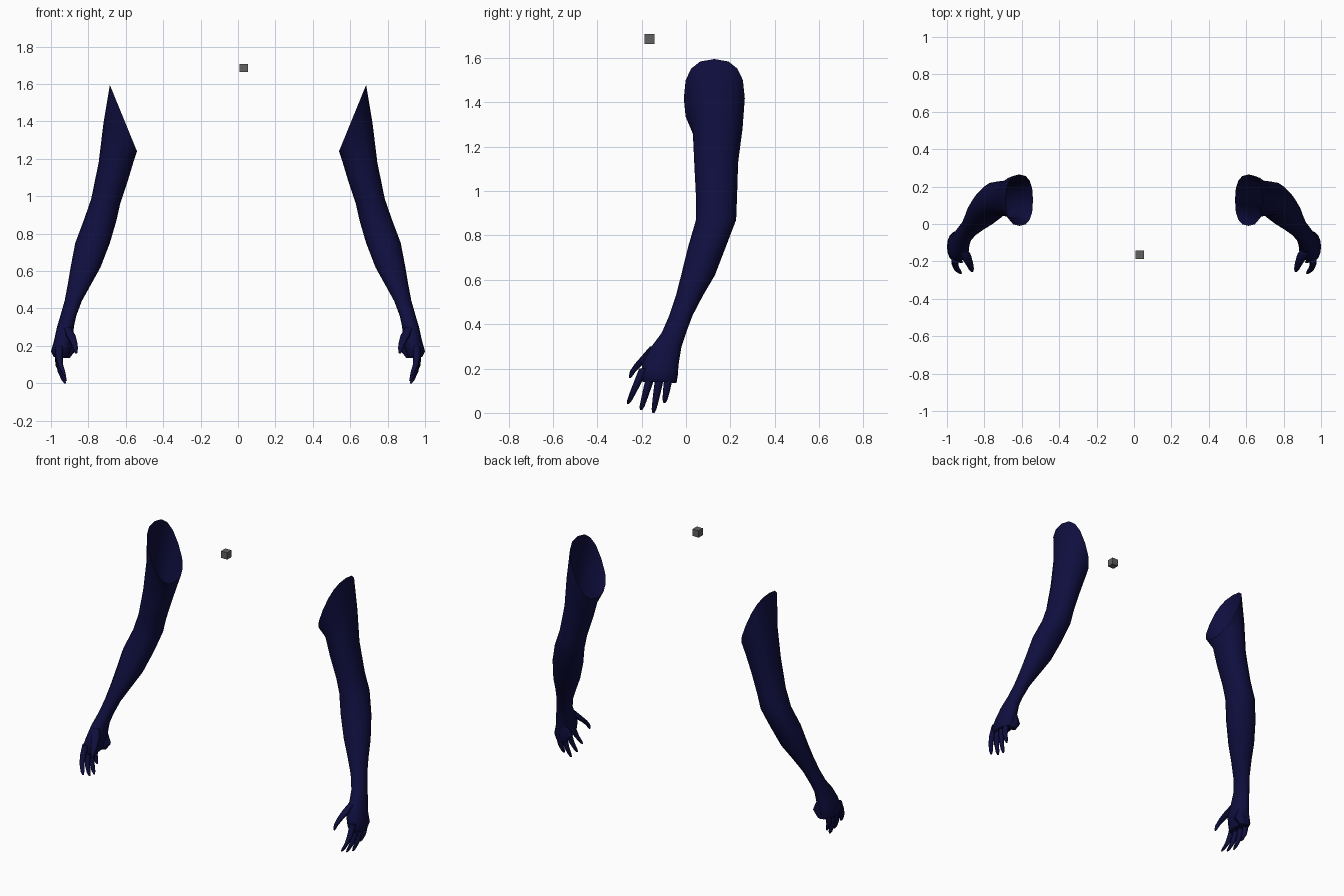
import bpy, bmesh, math

if "Cube" in bpy.data.objects:
    bpy.data.objects.remove(bpy.data.objects["Cube"])


def material(name, rgb):
    m = bpy.data.materials.new(name)
    m.diffuse_color = (*rgb, 1)
    m.use_nodes = True
    m.node_tree.nodes["Principled BSDF"].inputs["Base Color"].default_value = m.diffuse_color
    return m


navy = material("dark navy", (0.0048, 0.0045, 0.05))
grey = material("mid grey", (0.12, 0.12, 0.12))


def loft(name, rings, sides, cap_top, power=1.0):
    """Skin oval rings (outer x, outer z, inner x, inner z, y min, y max), then mirror."""
    bm = bmesh.new()
    loops = []
    for i, (ox, oz, ix, iz, y0, y1) in enumerate(rings):
        p = power if i == 0 else 0.95
        loop = []
        for k in range(sides):
            a = math.tau * k / sides
            c = math.copysign(abs(math.cos(a)) ** p, math.cos(a))
            s = math.copysign(abs(math.sin(a)) ** p, math.sin(a))
            loop.append(bm.verts.new(((ox + ix) / 2 + c * (ox - ix) / 2,
                                      (y0 + y1) / 2 + s * (y1 - y0) / 2,
                                      (oz + iz) / 2 + c * (oz - iz) / 2)))
        loops.append(loop)
    for a, b in zip(loops, loops[1:]):
        for k in range(sides):
            n = (k + 1) % sides
            bm.faces.new((a[k], b[k], b[n], a[n]))
    bm.faces.new(loops[-1])
    if cap_top:
        bm.faces.new(loops[0])
    bmesh.ops.recalc_face_normals(bm, faces=bm.faces)
    # the lowest cap must face down
    bm.normal_update()
    low = min(bm.faces, key=lambda f: f.calc_center_median().z)
    if low.normal.z > 0:
        bmesh.ops.reverse_faces(bm, faces=bm.faces)
    me = bpy.data.meshes.new(name)
    bm.to_mesh(me)
    bm.free()
    me.materials.append(navy)
    ob = bpy.data.objects.new(name, me)
    bpy.context.collection.objects.link(ob)
    ob.modifiers.new("Mirror", 'MIRROR').use_mirror_merge = False
    bpy.ops.object.select_all(action='DESELECT')
    ob.select_set(True)
    bpy.context.view_layer.objects.active = ob
    bpy.ops.object.shade_smooth_by_angle(angle=math.radians(50))
    return ob


def level(z, inner, outer, y0, y1):
    return (outer, z, inner, z, y0, y1)


# Arm from the slanted open shoulder down to the knuckles
loft("arm", [
    (.685, 1.595, .54, 1.24, -.01, .265),
    (.72, 1.385, .56, 1.18, .03, .255),
    (.745, 1.18, .59, 1.08, .037, .235),
    (.785, .985, .63, .96, .045, .23),
    level(.87, .65, .825, .045, .226),
    level(.75, .685, .87, .01, .18),
    level(.62, .735, .895, -.022, .13),
    level(.53, .785, .91, -.045, .077),
    level(.44, .835, .927, -.075, .03),
    level(.36, .865, .95, -.11, 0),
    level(.30, .878, .968, -.155, -.02),
    level(.23, .88, .983, -.195, -.032),
    level(.17, .895, 1.0, -.205, -.038),
    level(.14, .91, .985, -.195, -.045),
], 16, False, power=0.8)


def digit(name, path):
    """Tapered digit through (x, y, z, radius) points, top to bottom."""
    loft(name, [level(z, x - r, x + r, y - r, y + r) for x, y, z, r in path], 8, True)


# Four fingers: knuckle y, knuckle z, tip x, tip y, tip z
fingers = {
    "index_finger": (-.19, .20, .925, -.262, .04),
    "middle_finger": (-.155, .18, .92, -.203, .012),
    "ring_finger": (-.115, .18, .925, -.147, .0),
    "little_finger": (-.075, .18, .94, -.097, .045),
}
for name, (y, z, tx, ty, tz) in fingers.items():
    path = []
    for t, r, bow in ((0, .021, 0), (.35, .018, .012), (.65, .015, .014), (.9, .011, .005), (1, .005, 0)):
        path.append((.955 + (tx - .955) * t + bow, y + (ty - y) * t, z + (tz - z) * t, r))
    digit(name, path)

# Thumb reaching forward and inward
digit("thumb", [(.915, -.14, .30, .022), (.895, -.175, .255, .026), (.88, -.21, .222, .02),
                (.87, -.238, .19, .014), (.866, -.25, .165, .008), (.866, -.252, .158, .004)])

# Heel of the hand, a small flare beside the little finger
loft("hand_heel", [level(.25, .90, .95, -.09, -.035), level(.18, .865, .96, -.10, -.035),
                   level(.135, .90, .96, -.08, -.043)], 8, True)

# Small floating cube
bpy.ops.mesh.primitive_cube_add(size=.044, location=(.031, -.164, 1.685))
cube = bpy.context.object
cube.name = "small_cube"
cube.data.materials.append(grey)
